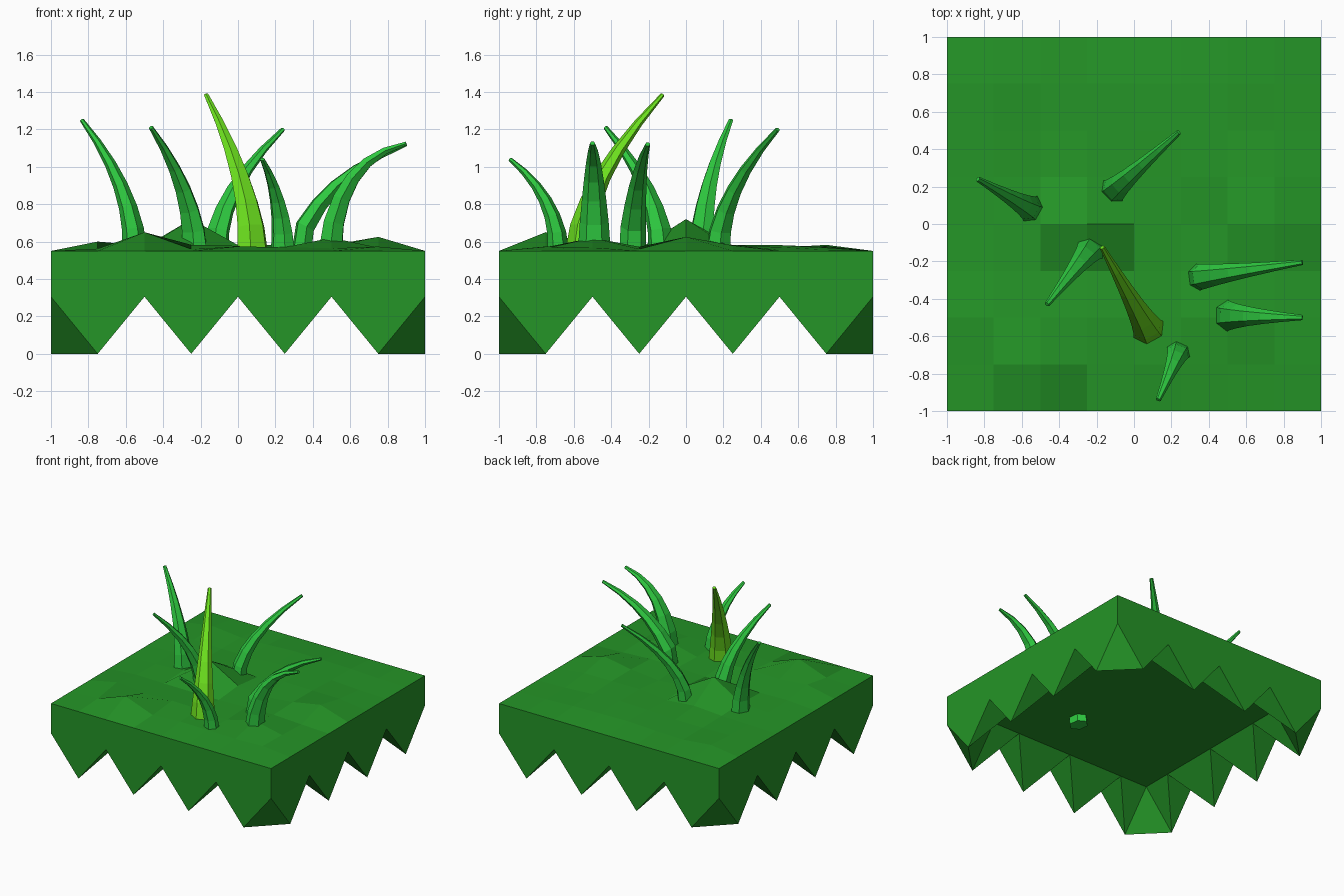
import bpy, bmesh, math, random
from mathutils import Vector

if "Cube" in bpy.data.objects:
    bpy.data.objects.remove(bpy.data.objects["Cube"])

random.seed(4)


def material(name, rgb):
    m = bpy.data.materials.new(name)
    m.diffuse_color = (*rgb, 1)
    m.use_nodes = True
    m.node_tree.nodes["Principled BSDF"].inputs["Base Color"].default_value = m.diffuse_color
    return m


turf = material("turf_green", (0.018, 0.30, 0.02))
leaf = material("leaf_green", (0.027, 0.58, 0.05))
lime = material("lime_green", (0.15, 0.75, 0.013))


def make_object(name, bm, mat):
    bmesh.ops.recalc_face_normals(bm, faces=bm.faces)
    me = bpy.data.meshes.new(name)
    bm.to_mesh(me)
    bm.free()
    me.materials.append(mat)
    ob = bpy.data.objects.new(name, me)
    bpy.context.collection.objects.link(ob)


# Turf block: bumpy top grid, walls, and a hanging zigzag edge of pointed teeth
N = 8
bm = bmesh.new()
bumps = {(3, 4): 0.72, (2, 1): 0.65, (7, 4): 0.625, (6, 2): 0.62, (1, 2): 0.6,
         (4, 3): 0.56, (3, 3): 0.56, (3, 1): 0.56}


def on_edge(i, j):
    return i in (0, N) or j in (0, N)


def top_z(i, j):
    if on_edge(i, j):
        return 0.55
    return bumps.get((i, j), 0.555 + 0.03 * random.random())


def low_z(i, j):
    return 0.0 if on_edge(i, j) and (i + j) % 2 else 0.305


cells = [(i, j) for i in range(N + 1) for j in range(N + 1)]
top = {c: bm.verts.new((c[0] / 4 - 1, c[1] / 4 - 1, top_z(*c))) for c in cells}
low = {c: bm.verts.new((c[0] / 4 - 1, c[1] / 4 - 1, low_z(*c))) for c in cells}
for i in range(N):
    for j in range(N):
        ring = [(i, j), (i + 1, j), (i + 1, j + 1), (i, j + 1)]
        bm.faces.new([top[c] for c in ring])
        q = [low[c] for c in ring]
        tips = [k for k in range(4) if q[k].co.z == 0]
        if tips:    # fold the cell along the diagonal through the tooth tip
            k = tips[0]
            q = q[k:] + q[:k]
            bm.faces.new(q[:3])
            bm.faces.new((q[0], q[2], q[3]))
        else:
            bm.faces.new(q)
loop = ([(i, 0) for i in range(N)] + [(N, j) for j in range(N)]
        + [(N - i, N) for i in range(N)] + [(0, N - j) for j in range(N)])
for a, b in zip(loop, loop[1:] + loop[:1]):
    bm.faces.new((low[a], low[b], top[b], top[a]))
make_object("turf_block", bm, turf)


# Grass blade: tapered six-sided tube swept along a bent path
def blade(name, base, tip, width, bend=0.5, shift=0.05, mat=leaf, root=0.52):
    a, c = Vector((*base, 0.55)), Vector(tip)
    b = a.lerp(c, shift)
    b.z = a.z + bend * (c.z - a.z)
    lean = Vector((c.x - a.x, c.y - a.y, 0)).normalized()
    side = Vector((-lean.y, lean.x, 0))
    steps = 6
    path = [(Vector((a.x, a.y, root)), Vector((0, 0, 1)), 0)]
    for k in range(1, steps + 1):
        t = k / steps
        p = a * (1 - t) ** 2 + b * 2 * t * (1 - t) + c * t * t
        path.append((p, ((b - a) * (1 - t) + (c - b) * t).normalized(), t))
    bm = bmesh.new()
    rings = []
    for p, d, t in path:
        r = width / 2 * (1 - t) + 0.014 * t
        thick = side.cross(d)
        rings.append([bm.verts.new(p + side * r * math.cos(k * math.pi / 3)
                                   + thick * r * 0.8 * math.sin(k * math.pi / 3))
                      for k in range(6)])
    for lo, hi in zip(rings, rings[1:]):
        for k in range(6):
            n = (k + 1) % 6
            bm.faces.new((lo[k], lo[n], hi[n], hi[k]))
    bm.faces.new(rings[0])
    bm.faces.new(rings[-1])
    make_object(name, bm, mat)


blade("grass_blade_left", (-0.55, 0.08), (-0.835, 0.24, 1.25), 0.16)
blade("grass_blade_back", (-0.12, 0.17), (0.24, 0.49, 1.2), 0.16)
blade("grass_blade_middle", (-0.23, -0.13), (-0.465, -0.43, 1.21), 0.17)
blade("grass_blade_tall", (0.08, -0.57), (-0.17, -0.125, 1.385), 0.19, 0.45, mat=lime)
blade("grass_blade_front", (0.24, -0.68), (0.13, -0.94, 1.04), 0.14, 0.6)
blade("grass_blade_right_inner", (0.3, -0.29), (0.9, -0.205, 1.12), 0.16, 0.72, 0.25, root=0.25)
blade("grass_blade_right_outer", (0.49, -0.49), (0.9, -0.5, 1.125), 0.18, 0.85, 0.1)
